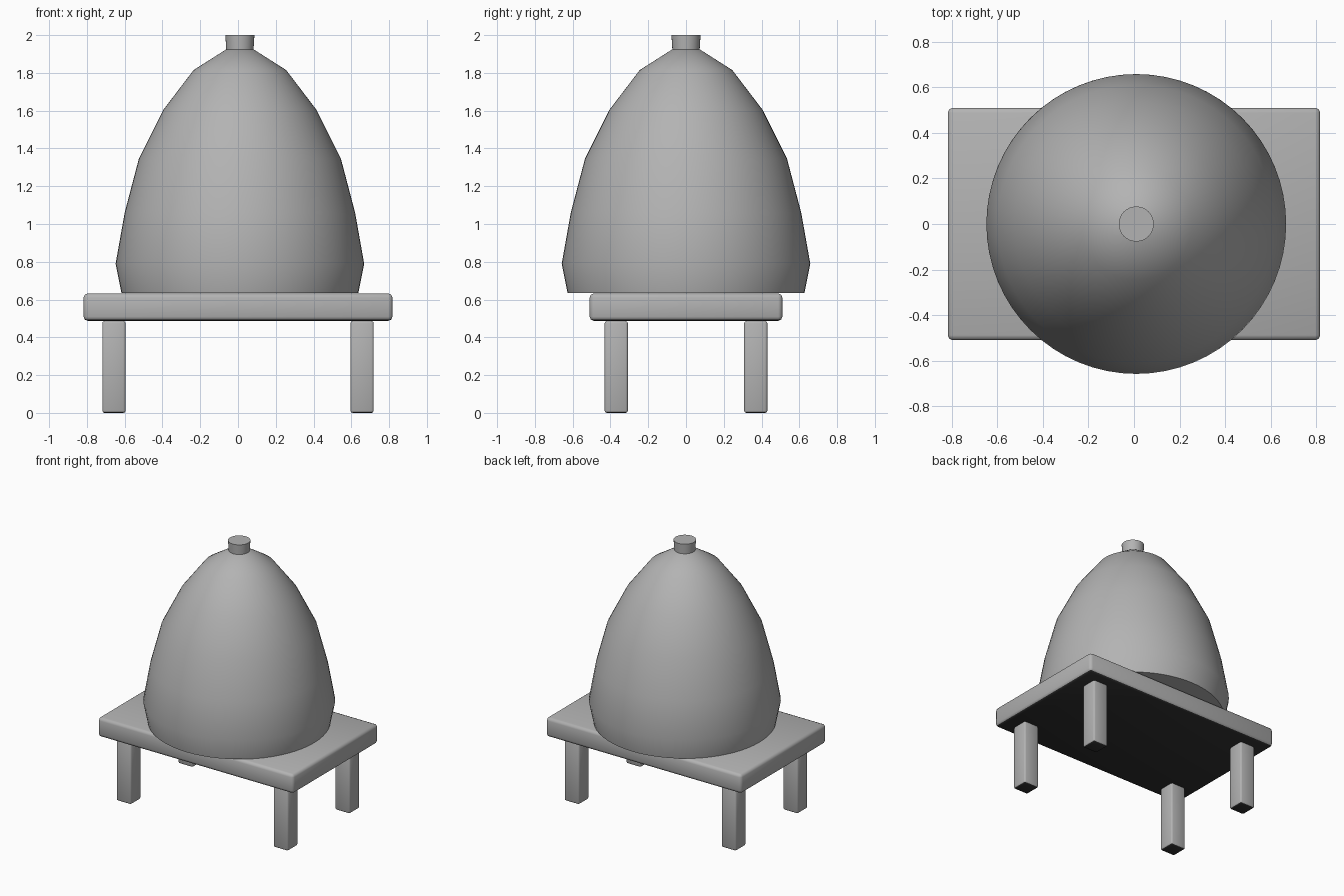
import bpy, bmesh, math

cube = bpy.data.objects.get("Cube")
if cube:
    bpy.data.objects.remove(cube, do_unlink=True)


def material(name, value):
    mat = bpy.data.materials.new(name)
    mat.use_nodes = True
    colour = (value, value, value, 1)
    mat.diffuse_color = colour
    mat.node_tree.nodes["Principled BSDF"].inputs["Base Color"].default_value = colour
    return mat


grey = material("mid grey", 0.45)
black = material("underside black", 0.03)


def finish(name, bm, centre, angle):
    bm.normal_update()
    mesh = bpy.data.meshes.new(name)
    bm.to_mesh(mesh)
    bm.free()
    obj = bpy.data.objects.new(name, mesh)
    obj.location = centre
    bpy.context.collection.objects.link(obj)
    mesh.materials.append(grey)
    mesh.materials.append(black)
    bpy.ops.object.select_all(action="DESELECT")
    obj.select_set(True)
    bpy.context.view_layer.objects.active = obj
    bpy.ops.object.shade_smooth_by_angle(angle=math.radians(angle))


def rounded_box(name, centre, size, radius):
    bm = bmesh.new()
    bmesh.ops.create_cube(bm, size=1)
    bmesh.ops.scale(bm, vec=size, verts=bm.verts)
    bmesh.ops.bevel(bm, geom=bm.edges[:], offset=radius, segments=2,
                    profile=0.5, affect="EDGES")
    bm.normal_update()
    # Black underneath, grey elsewhere
    for face in bm.faces:
        face.material_index = 1 if face.normal.z < -0.6 else 0
    finish(name, bm, centre, 50)


def lathe(name, profile, centre, sides):
    bm = bmesh.new()
    rings = []
    for r, z in profile:
        rings.append([bm.verts.new((r * math.cos(math.tau * i / sides),
                                    r * math.sin(math.tau * i / sides), z))
                      for i in range(sides)])
    for low, high in zip(rings, rings[1:]):
        for i in range(sides):
            j = (i + 1) % sides
            bm.faces.new((low[i], low[j], high[j], high[i]))
    bm.faces.new(rings[0][::-1])
    bm.faces.new(rings[-1])
    finish(name, bm, centre, 50)


# Stand: slab on four legs
rounded_box("stand_top", (0, 0, 0.56), (1.635, 1.02, 0.145), 0.022)
for x, side in ((-1, "right"), (1, "left")):
    for y, end in ((-1, "front"), (1, "back")):
        rounded_box(f"{end}_{side}_leg", (x * 0.657, y * 0.369, 0.243),
                    (0.123, 0.123, 0.486), 0.012)

# Dome with a flat base
dome = [(0.627, 0.635), (0.658, 0.79), (0.61, 1.06), (0.535, 1.345),
        (0.405, 1.605), (0.245, 1.815), (0.072, 1.925)]
lathe("dome", dome, (0.01, 0, 0), 64)

# Short plug on the tip
lathe("tip_plug", [(0.072, 1.92), (0.077, 2.0)], (0.01, 0, 0), 32)
